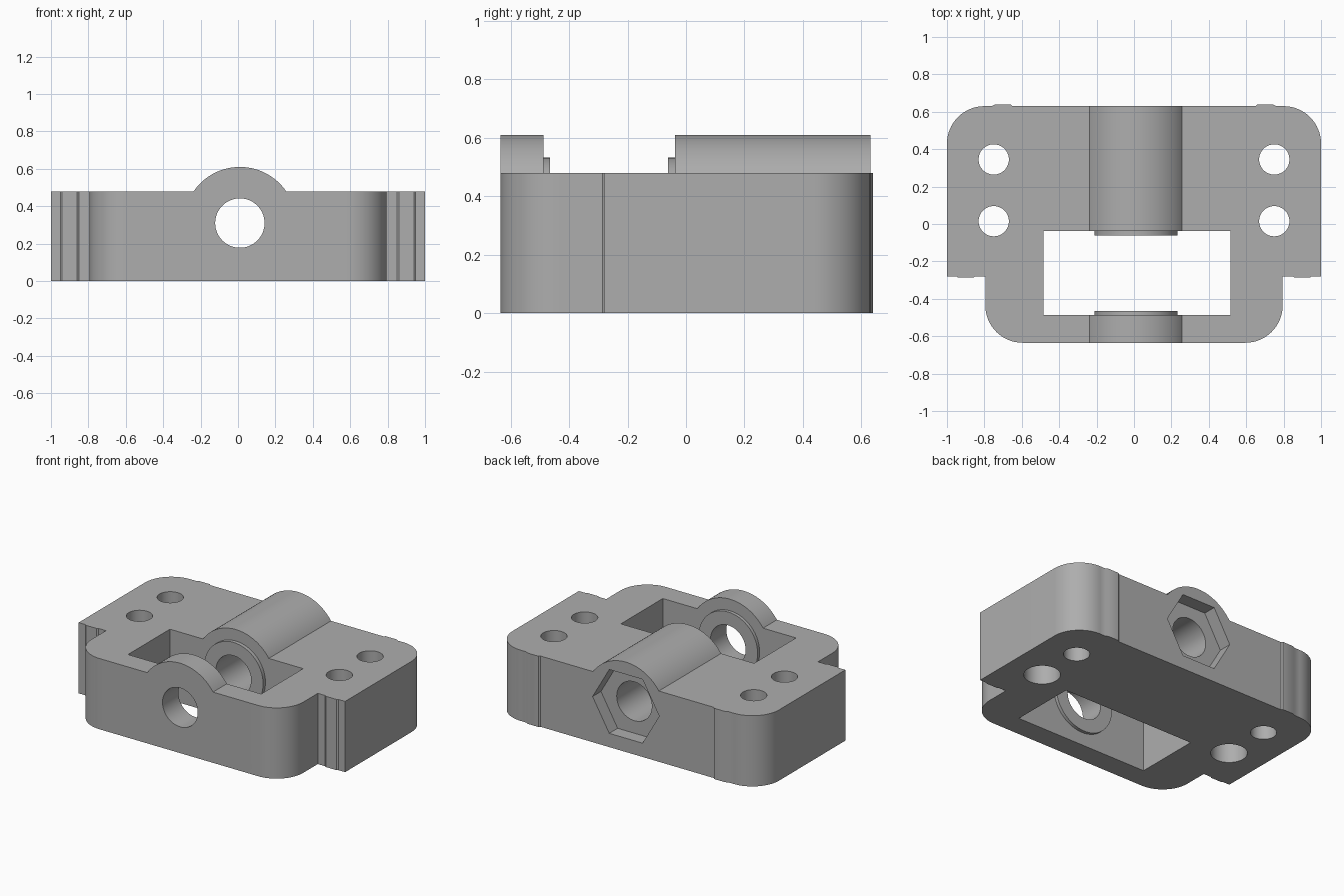
import bpy, bmesh
from math import cos, sin, pi, radians
from mathutils import Matrix

cube = bpy.data.objects.get("Cube")
if cube:
    bpy.data.objects.remove(cube, do_unlink=True)

HEIGHT = 0.48
AXIS_X, AXIS_Z = 0.01, 0.31      # centre line of the shaft bore
BACK, FRONT = 0.63, -0.635

grey = bpy.data.materials.new("plain grey")
grey.use_nodes = True
colour = (0.42, 0.42, 0.42, 1)
grey.diffuse_color = colour
grey.node_tree.nodes["Principled BSDF"].inputs["Base Color"].default_value = colour


def finish(name, bm):
    bmesh.ops.recalc_face_normals(bm, faces=bm.faces)
    mesh = bpy.data.meshes.new(name)
    bm.to_mesh(mesh)
    bm.free()
    mesh.materials.append(grey)
    obj = bpy.data.objects.new(name, mesh)
    bpy.context.collection.objects.link(obj)
    return obj


def prism(name, outline, z0, z1):
    bm = bmesh.new()
    face = bm.faces.new([bm.verts.new((x, y, z0)) for x, y in outline])
    top = bmesh.ops.extrude_face_region(bm, geom=[face])["geom"]
    verts = [v for v in top if isinstance(v, bmesh.types.BMVert)]
    bmesh.ops.translate(bm, verts=verts, vec=(0, 0, z1 - z0))
    return finish(name, bm)


def cylinder(name, radius, centre, length, sides=64, along_y=False):
    bm = bmesh.new()
    matrix = Matrix.Translation(centre)
    if along_y:
        matrix = matrix @ Matrix.Rotation(radians(90), 4, 'X')
    bmesh.ops.create_cone(bm, cap_ends=True, segments=sides, radius1=radius,
                          radius2=radius, depth=length, matrix=matrix)
    return finish(name, bm)


def shaft_cylinder(name, radius, y0, y1, sides=64):
    return cylinder(name, radius, (AXIS_X, (y0 + y1) / 2, AXIS_Z), y1 - y0, sides, True)


def combine(target, tool, operation):
    tool.hide_render = True
    mod = target.modifiers.new(operation.lower(), 'BOOLEAN')
    mod.operation, mod.solver, mod.object = operation, 'EXACT', tool
    bpy.context.view_layer.objects.active = target
    bpy.ops.object.modifier_apply(modifier=mod.name)
    bpy.data.objects.remove(tool, do_unlink=True)


def arc(cx, cy, r, start, end, steps=16):
    angles = [radians(start + (end - start) * i / steps) for i in range(steps + 1)]
    return [(cx + r * cos(a), cy + r * sin(a)) for a in angles]


# Stepped plate outline: right half, then mirrored
half = arc(0.595, FRONT + 0.2, 0.2, -90, 0)
half += [(0.795, -0.28), (0.85, -0.28), (0.86, -0.287), (0.94, -0.287), (0.95, -0.28), (1, -0.28)]
half += arc(0.8, BACK - 0.2, 0.2, 0, 90)
half += [(0.76, BACK), (0.74, 0.64), (0.66, 0.64), (0.65, BACK)]
outline = half + [(-x, y) for x, y in reversed(half)]
body = prism("bearing_block", outline, 0, HEIGHT)

# Rounded boss over the bore, split by the window
combine(body, shaft_cylinder("boss", 0.30, FRONT, BACK, 96), 'UNION')
window = [(-0.485, -0.487), (0.515, -0.487), (0.515, -0.037), (-0.485, -0.037)]
combine(body, prism("window_cutter", window, -0.2, 1), 'DIFFERENCE')

# Thin thrust rings facing into the window
combine(body, shaft_cylinder("front_ring", 0.222, -0.55, -0.465), 'UNION')
combine(body, shaft_cylinder("back_ring", 0.222, -0.062, 0.05), 'UNION')

# Shaft bore and hexagonal pocket at the back
combine(body, shaft_cylinder("bore_cutter", 0.132, -1, 1), 'DIFFERENCE')
hexagon = shaft_cylinder("hex_cutter", 0.25, BACK - 0.09, BACK + 0.1, 6)
centre = Matrix.Translation((AXIS_X, 0, AXIS_Z))
hexagon.data.transform(centre @ Matrix.Rotation(pi / 6, 4, 'Y') @ centre.inverted())
combine(body, hexagon, 'DIFFERENCE')

# Bolt holes; the front pair is counterbored from below
for x in (-0.75, 0.75):
    for y in (0.345, 0.015):
        combine(body, cylinder("bolt_cutter", 0.081, (x, y, 0.25), 1, 48), 'DIFFERENCE')
    combine(body, cylinder("counterbore_cutter", 0.113, (x, 0.015, 0), 0.48, 48), 'DIFFERENCE')

bpy.ops.object.select_all(action='DESELECT')
body.select_set(True)
bpy.context.view_layer.objects.active = body
bpy.ops.object.shade_smooth_by_angle(angle=radians(30))
